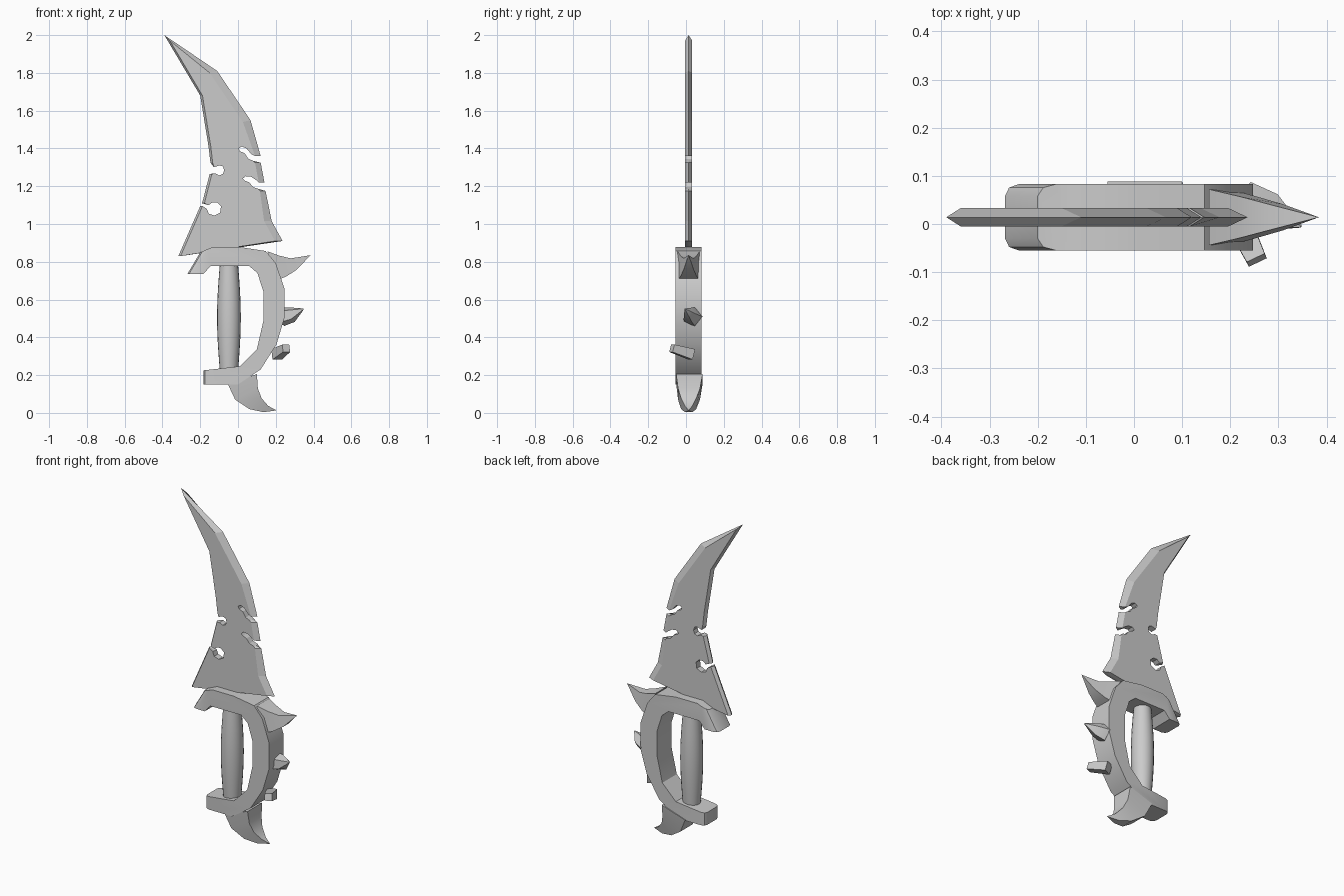
import bpy, bmesh, math
from mathutils import Vector

if "Cube" in bpy.data.objects:
    bpy.data.objects.remove(bpy.data.objects["Cube"])

MID = 0.014  # depth of the centre plane

metal = bpy.data.materials.new("plain grey")
metal.use_nodes = True
metal.diffuse_color = (0.6, 0.6, 0.6, 1)
metal.node_tree.nodes["Principled BSDF"].inputs["Base Color"].default_value = (0.6, 0.6, 0.6, 1)


def loft(name, rings, smooth=None, round_ends=()):
    """Skin a list of equal rings and cap both ends."""
    bm = bmesh.new()
    loops = [[bm.verts.new(p) for p in ring] for ring in rings]
    n = len(loops[0])
    for a, b in zip(loops, loops[1:]):
        for i in range(n):
            j = (i + 1) % n
            bm.faces.new((a[i], a[j], b[j], b[i]))
    bm.faces.new(loops[0][::-1])
    bm.faces.new(loops[-1])
    # soften the chosen cap edges
    chosen = [bm.edges.get((loop[i], loop[(i + 1) % n]))
              for loop in (loops[0], loops[-1]) for i in round_ends]
    if chosen:
        bmesh.ops.bevel(bm, geom=chosen, offset=0.025, segments=2,
                        profile=0.5, affect='EDGES')
    bmesh.ops.remove_doubles(bm, verts=bm.verts[:], dist=0.0005)
    bmesh.ops.recalc_face_normals(bm, faces=bm.faces[:])
    mesh = bpy.data.meshes.new(name)
    bm.to_mesh(mesh)
    bm.free()
    mesh.materials.append(metal)
    obj = bpy.data.objects.new(name, mesh)
    bpy.context.collection.objects.link(obj)
    if smooth:
        bpy.ops.object.select_all(action='DESELECT')
        obj.select_set(True)
        bpy.context.view_layer.objects.active = obj
        bpy.ops.object.shade_smooth_by_angle(angle=math.radians(smooth))
    return obj


def flat_ring(points, y):
    return [(x, y, z) for x, z in points]


def horn_ring(upper, lower, half, y=MID):
    """Four corners spanning two profile points."""
    (ax, az), (bx, bz) = upper, lower
    return [(ax, y - half, az), (ax, y + half, az),
            (bx, y + half, bz), (bx, y - half, bz)]


# Blade: runs of outline points, each with its own sharpened-edge inset
blade_runs = [
    ((0.03, -0.03), [(-0.39, 2.0)]),
    ((-0.04, -0.01), [(-0.11, 1.81), (0.066, 1.55)]),
    ((-0.03, 0), [(0.12, 1.36)]),
    # upper hooked slot
    ((0, 0), [(0.07, 1.37), (0.045, 1.4), (0.02, 1.41), (0.005, 1.4),
              (0.01, 1.385), (0.035, 1.375), (0.055, 1.345), (0.08, 1.335)]),
    ((-0.03, 0), [(0.12, 1.325), (0.14, 1.22)]),
    # lower hooked slot
    ((0, 0), [(0.1, 1.23), (0.07, 1.25), (0.04, 1.253), (0.025, 1.24),
              (0.035, 1.23), (0.06, 1.22), (0.08, 1.195), (0.11, 1.185)]),
    ((-0.03, 0), [(0.146, 1.175)]),
    ((-0.04, 0), [(0.178, 1.016), (0.236, 0.91)]),
    ((0.012, 0), [(-0.316, 0.83), (-0.2, 1.095)]),
    # lower keyhole
    ((0, 0), [(-0.165, 1.08), (-0.155, 1.055), (-0.125, 1.045), (-0.095, 1.06),
              (-0.09, 1.095), (-0.11, 1.115), (-0.135, 1.115), (-0.155, 1.1)]),
    ((0.012, 0), [(-0.19, 1.11), (-0.15, 1.265)]),
    # upper keyhole
    ((0, 0), [(-0.12, 1.268), (-0.1, 1.257), (-0.08, 1.265), (-0.073, 1.285),
              (-0.08, 1.305), (-0.1, 1.31), (-0.127, 1.3)]),
    ((0.012, 0), [(-0.146, 1.325), (-0.156, 1.41), (-0.2, 1.68)]),
]
edge = [p for inset, pts in blade_runs for p in pts]
face = [(x + dx, z + dz) for (dx, dz), pts in blade_runs for x, z in pts]
loft("blade", [flat_ring(face, MID - 0.019), flat_ring(edge, MID),
               flat_ring(face, MID + 0.019)])

# Hand guard: outer sweep, then inner sweep back
guard = [(-0.268, 0.735), (-0.2, 0.85), (-0.135, 0.878), (0.01, 0.878),
         (0.146, 0.857), (0.2, 0.793), (0.247, 0.655), (0.247, 0.507),
         (0.204, 0.363), (0.12, 0.23), (0, 0.15), (-0.183, 0.15),
         (-0.183, 0.225), (0.01, 0.247), (0.1, 0.337), (0.135, 0.49),
         (0.135, 0.64), (0.103, 0.74), (0.06, 0.777), (-0.146, 0.777),
         (-0.183, 0.735)]
loft("hand_guard", [flat_ring(guard, -0.055), flat_ring(guard, 0.083)],
     smooth=30, round_ends=(0, 11))

# Grip: barrel shaped bar
rings = []
for step in range(9):
    t = step / 8
    radius = 0.047 + 0.016 * math.sin(math.pi * t)
    rings.append([(-0.048 + radius * math.cos(a), MID + radius * math.sin(a), 0.21 + 0.59 * t)
                  for a in (math.tau * k / 20 for k in range(20))])
loft("grip", rings, smooth=40)

# Large horn at the top of the guard
tip = (0.384, 0.835)
loft("upper_horn", [horn_ring((0.156, 0.855), (0.2, 0.7), 0.058),
                    horn_ring((0.22, 0.832), (0.255, 0.722), 0.043),
                    horn_ring((0.28, 0.818), (0.31, 0.757), 0.027),
                    horn_ring(tip, tip, 0)], smooth=30)

# Curved horn under the guard
tip = (0.204, 0.013)
loft("lower_horn", [horn_ring((0.1, 0.205), (-0.055, 0.155), 0.07, 0.018),
                    horn_ring((0.105, 0.13), (-0.015, 0.07), 0.058, 0.016),
                    horn_ring((0.125, 0.077), (0.06, 0.02), 0.04),
                    horn_ring((0.16, 0.037), (0.135, 0.004), 0.02),
                    horn_ring(tip, tip, 0)], smooth=30)


def stud(name, stations, sides):
    """Tapered stud through (centre, radius) stations."""
    axis = (Vector(stations[-1][0]) - Vector(stations[0][0])).normalized()
    u = axis.cross(Vector((0, 0, 1))).normalized()
    v = u.cross(axis)
    angles = [math.tau * (k + 0.5) / sides for k in range(sides)]
    loft(name, [[Vector(c) + r * (u * math.cos(a) + v * math.sin(a)) for a in angles]
                for c, r in stations], smooth=30)


# Small studs on the knuckle side: one pointed, one blunt
stud("pointed_stud", [((0.225, 0.035, 0.51), 0.055), ((0.285, 0.022, 0.52), 0.042),
                      ((0.347, -0.005, 0.55), 0.003)], 5)
stud("blunt_stud", [((0.205, 0.03, 0.31), 0.04), ((0.255, -0.075, 0.342), 0.029)], 4)
